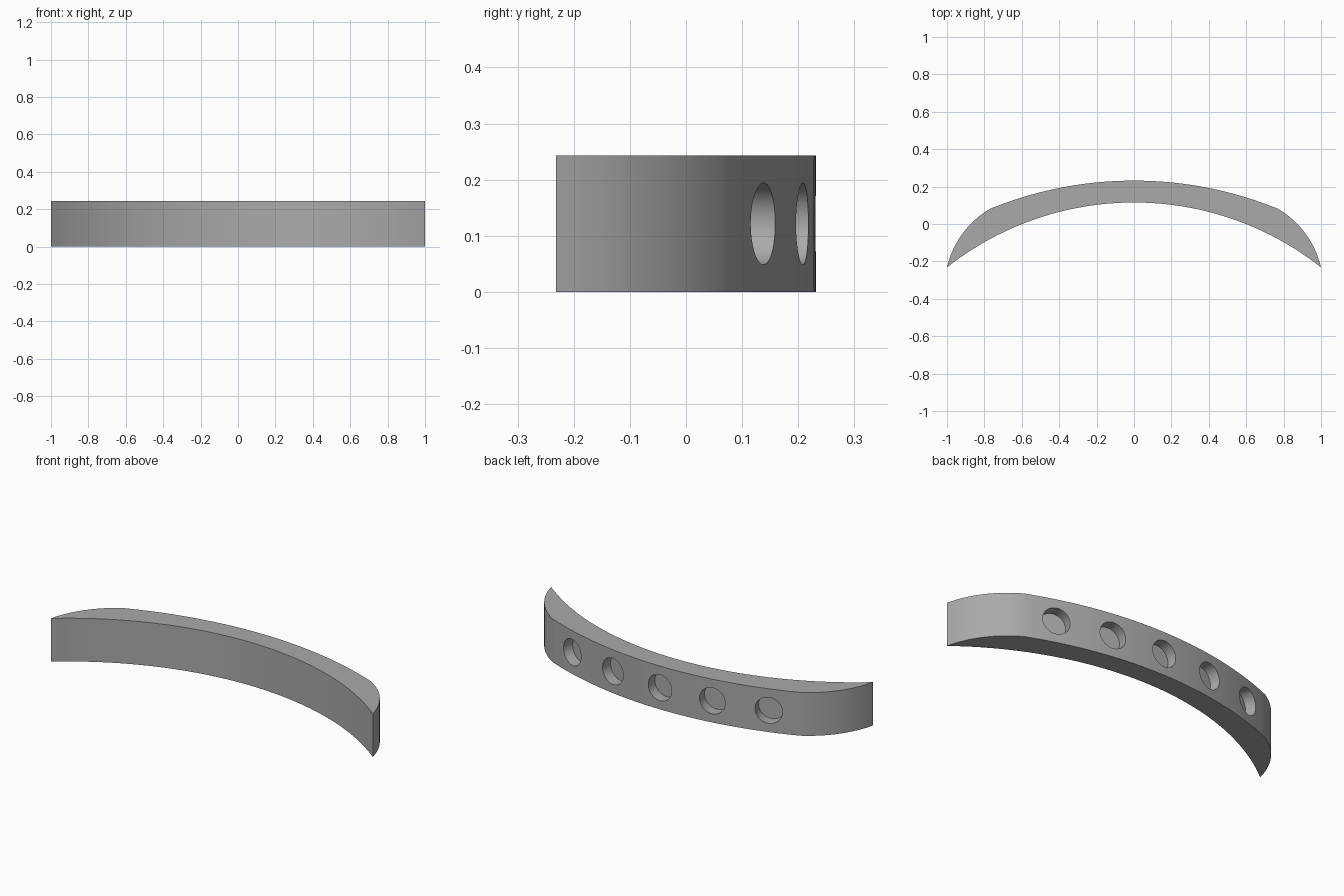
import bpy, bmesh, math
from mathutils import Vector, Matrix

if "Cube" in bpy.data.objects:
    bpy.data.objects.remove(bpy.data.objects["Cube"], do_unlink=True)

HEIGHT = 0.243
BACK_R, BACK_Y = 2.04, 0.232
HOLE_R, HOLE_DEPTH = 0.073, 0.06

grey = bpy.data.materials.new("mid grey")
grey.use_nodes = True
colour = (0.4, 0.4, 0.4, 1)
grey.diffuse_color = colour
grey.node_tree.nodes["Principled BSDF"].inputs["Base Color"].default_value = colour


def arc(a, b, bulge, steps):
    """Points on a circular arc from a to b, bulging to the left of its travel."""
    a, b = Vector(a), Vector(b)
    half = (b - a).length / 2
    radius = (half * half + bulge * bulge) / (2 * abs(bulge))
    normal = Vector((a.y - b.y, b.x - a.x)).normalized() * math.copysign(1, bulge)
    centre = (a + b) / 2 + normal * (abs(bulge) - radius)
    start = a - centre
    sweep = -2 * math.asin(half / radius) * math.copysign(1, bulge)
    return [centre + Matrix.Rotation(sweep * i / steps, 2) @ start for i in range(steps)]


def mesh_object(name, bm):
    mesh = bpy.data.meshes.new(name)
    bmesh.ops.recalc_face_normals(bm, faces=bm.faces)
    bm.to_mesh(mesh)
    bm.free()
    mesh.materials.append(grey)
    obj = bpy.data.objects.new(name, mesh)
    bpy.context.collection.objects.link(obj)
    return obj


# Crescent outline: rounded ends, long back arc, concave front arc
tip_l, tip_r = (1, -0.232), (-1, -0.232)
shoulder_l, shoulder_r = (0.77, 0.081), (-0.77, 0.081)
outline = (arc(tip_r, shoulder_r, 0.04, 16)
           + arc(shoulder_r, shoulder_l, BACK_Y - 0.081, 48)
           + arc(shoulder_l, tip_l, 0.04, 16)
           + arc(tip_l, tip_r, -0.347, 48))
bm = bmesh.new()
base = bm.faces.new([bm.verts.new((p.x, p.y, 0)) for p in outline])
top = bmesh.ops.extrude_face_region(bm, geom=[base])["geom"]
bmesh.ops.translate(bm, vec=(0, 0, HEIGHT),
                    verts=[v for v in top if isinstance(v, bmesh.types.BMVert)])
bar = mesh_object("curved_bar", bm)

# Five blind round sockets, drilled square to the back arc
bm = bmesh.new()
for i in range(-2, 3):
    angle = i * 0.152
    out = Vector((math.sin(angle), math.cos(angle), 0))
    spot = Vector((0, BACK_Y - BACK_R, HEIGHT / 2)) + out * BACK_R
    turn = out.to_track_quat('Z', 'Y').to_matrix().to_4x4()
    bmesh.ops.create_cone(bm, cap_ends=True, segments=48, radius1=HOLE_R,
                          radius2=HOLE_R, depth=2 * HOLE_DEPTH,
                          matrix=Matrix.Translation(spot) @ turn)
cutter = mesh_object("socket_cutter", bm)
cutter.hide_render = True

drill = bar.modifiers.new("sockets", 'BOOLEAN')
drill.operation = 'DIFFERENCE'
drill.solver = 'EXACT'
drill.object = cutter
bpy.context.view_layer.objects.active = bar
bar.select_set(True)
bpy.ops.object.modifier_apply(modifier=drill.name)
bpy.data.objects.remove(cutter, do_unlink=True)
bpy.ops.object.shade_smooth_by_angle(angle=math.radians(30))
